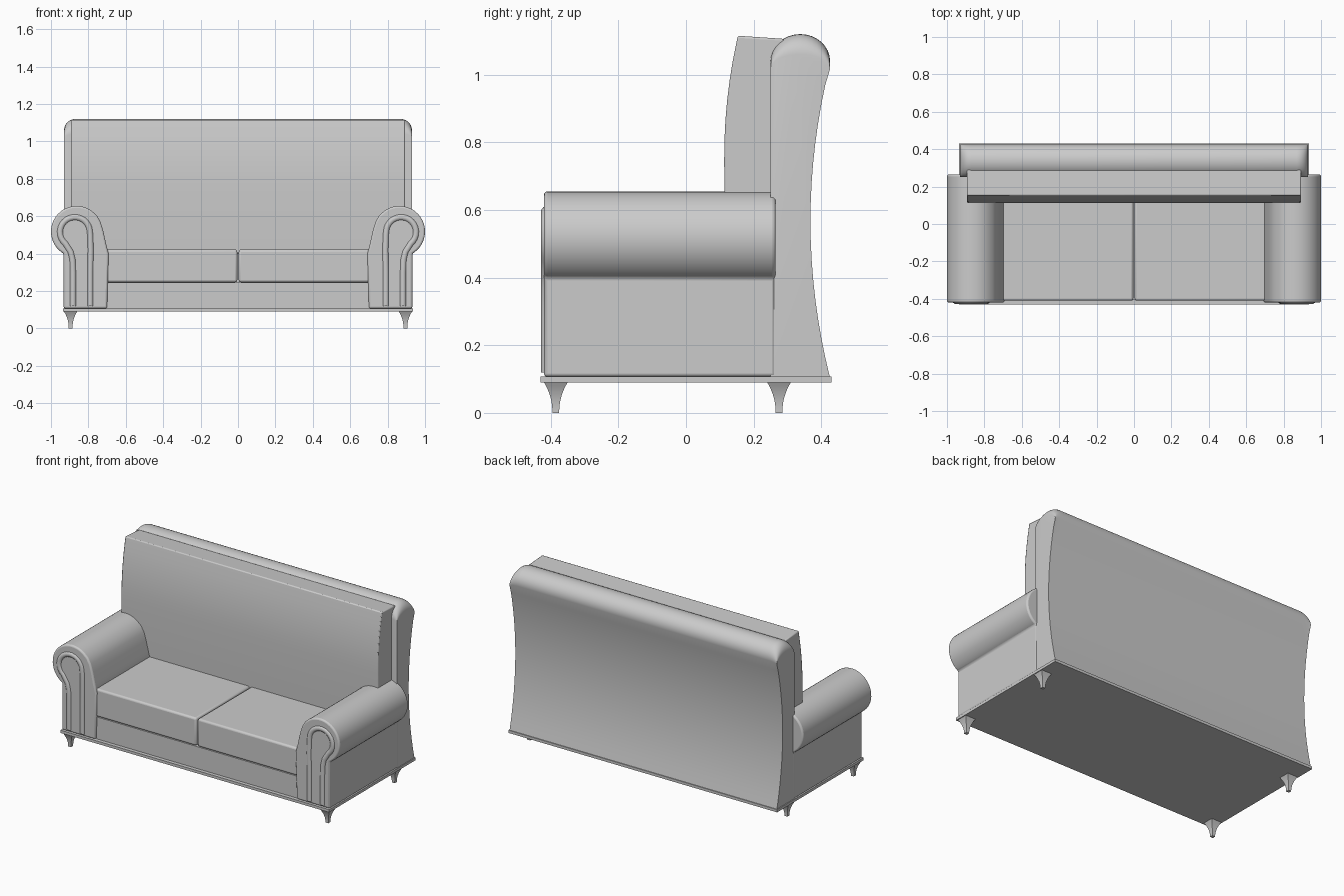
import bpy, bmesh, math
from mathutils import Vector

cube = bpy.data.objects.get("Cube")
if cube:
    bpy.data.objects.remove(cube, do_unlink=True)

# One fabric colour for everything
fabric = bpy.data.materials.new("light grey fabric")
fabric.use_nodes = True
GREY = (0.6, 0.6, 0.6, 1)
fabric.diffuse_color = GREY
fabric.node_tree.nodes["Principled BSDF"].inputs["Base Color"].default_value = GREY


def finish(obj, bevel=0, segments=3, angle=35):
    obj.data.materials.append(fabric)
    bpy.ops.object.select_all(action='DESELECT')
    obj.select_set(True)
    bpy.context.view_layer.objects.active = obj
    if bevel:
        mod = obj.modifiers.new("soft edges", 'BEVEL')
        mod.width, mod.segments = bevel, segments
        mod.limit_method, mod.angle_limit = 'ANGLE', math.radians(50)
    if obj.type == 'MESH':
        bpy.ops.object.shade_smooth_by_angle(angle=math.radians(angle))
    return obj


def loft(name, rings, bevel=0, segments=3):
    """Skin a list of equal closed rings and cap both ends."""
    bm = bmesh.new()
    loops = [[bm.verts.new(p) for p in ring] for ring in rings]
    n = len(loops[0])
    for a, b in zip(loops, loops[1:]):
        for i in range(n):
            j = (i + 1) % n
            bm.faces.new((a[i], a[j], b[j], b[i]))
    bm.faces.new(loops[0])
    bm.faces.new(loops[-1])
    bmesh.ops.recalc_face_normals(bm, faces=bm.faces)
    mesh = bpy.data.meshes.new(name)
    bm.to_mesh(mesh)
    bm.free()
    obj = bpy.data.objects.new(name, mesh)
    bpy.context.collection.objects.link(obj)
    return finish(obj, bevel, segments)


def box(name, lo, hi, bevel=0, segments=3):
    (x0, y0, z0), (x1, y1, z1) = lo, hi
    ring = [(x0, y0), (x1, y0), (x1, y1), (x0, y1)]
    return loft(name, [[(x, y, z) for x, y in ring] for z in (z0, z1)], bevel, segments)


def arc(cx, cz, r, a0, a1, n):
    angles = [math.radians(a0 + (a1 - a0) * i / n) for i in range(n + 1)]
    return [(cx + r * math.cos(a), cz + r * math.sin(a)) for a in angles]


# Plinth board and seat base
box("base_board", (-0.935, -0.43, 0.09), (0.935, 0.43, 0.107))
box("seat_base", (-0.75, -0.407, 0.105), (0.75, 0.27, 0.245))

# Backrest: concave rear, rolled top, rounded upper corners
rear = []
for i in range(17):
    t = i / 16
    rear.append((0.368 + 0.057 * abs(2 * t - 1) ** 2, 0.107 + 0.92 * t))
roll = [(0.338 + 0.088 * math.cos(a), 1.04 + 0.08 * math.sin(a))
        for a in (math.pi * i / 16 for i in range(17))]
back_profile = [(0.25, 0.107)] + rear + roll
rings = []
CORNER = 0.06
for k in range(-8, 9):
    if k == 0:
        continue
    a = math.radians(90 * (abs(k) - 1) / 7)
    x = math.copysign(0.93 - CORNER + CORNER * math.sin(a), k)
    drop = CORNER * (1 - math.cos(a))
    rings.append([(x, y, z if z < 1 else 1 + (z - 1) * (1 - drop / 0.12))
                  for y, z in back_profile])
loft("backrest", rings)

# Back cushion: gently curved front, slanted top
front = []
for i in range(13):
    z = 0.40 + 0.70 * i / 12
    front.append((0.113 + 0.32 * max(0, z - 0.76) ** 2 + 0.05 * max(0, 0.76 - z) ** 2, z))
cushion_profile = front + [(0.153, 1.115), (0.29, 1.106), (0.29, 0.40)]
loft("back_cushion", [[(x, y, z) for y, z in cushion_profile] for x in (-0.893, 0.893)], 0.006, 2)

# Arm cross-section: scroll on the outside, sloping inner face
arm_profile = ([(0.70, 0.107), (0.932, 0.107), (0.932, 0.401)]
               + arc(0.863, 0.518, 0.137, -55, 125, 24)
               + [(0.755, 0.605), (0.735, 0.57), (0.72, 0.52), (0.705, 0.45), (0.692, 0.40)])
# Horseshoe bead on the arm front
bead_path = ([(0.79, 0.12), (0.79, 0.30), (0.788, 0.42), (0.79, 0.5)]
             + arc(0.872, 0.515, 0.08, 165, -50, 16)
             + [(0.895, 0.41), (0.885, 0.37), (0.882, 0.30), (0.882, 0.12)])

for side, s in (("left", 1), ("right", -1)):
    loft(side + "_arm", [[(s * x, y, z) for x, z in arm_profile] for y in (-0.42, 0.265)], 0.01)

    curve = bpy.data.curves.new(side + "_arm_bead", 'CURVE')
    curve.dimensions = '3D'
    curve.bevel_depth, curve.bevel_resolution = 0.018, 3
    spline = curve.splines.new('POLY')
    spline.points.add(len(bead_path) - 1)
    for p, (x, z) in zip(spline.points, bead_path):
        p.co = (s * x, -0.411, z, 1)
    bead = bpy.data.objects.new(side + "_arm_bead", curve)
    bpy.context.collection.objects.link(bead)
    finish(bead)

    # Seat cushion, with a narrow gap at the middle
    inner, outer = sorted((s * 0.004, s * 0.74))
    box(side + "_seat_cushion", (inner, -0.41, 0.247), (outer, 0.20, 0.422), 0.012)

    # Square flared feet
    for place, cy in (("front", -0.385), ("back", 0.275)):
        rings = []
        for i in range(9):
            t = i / 8
            r = 0.01 + 0.026 * t ** 2.2
            rings.append([(s * 0.895 + r * dx, cy + r * dy, 0.092 * t)
                          for dx, dy in ((-1, -1), (1, -1), (1, 1), (-1, 1))])
        loft(side + "_" + place + "_foot", rings)
